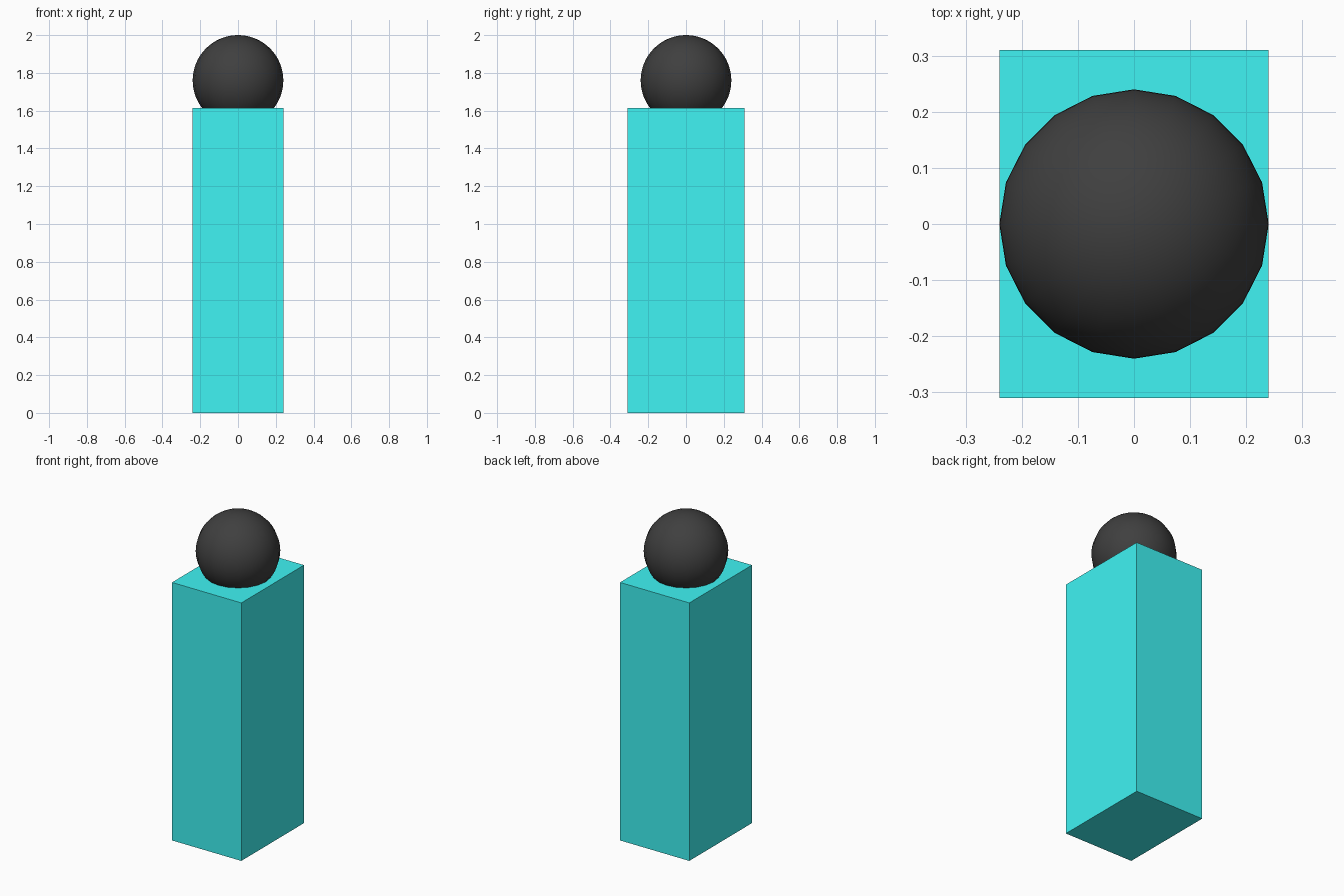
import bpy

if "Cube" in bpy.data.objects:
    bpy.data.objects.remove(bpy.data.objects["Cube"])


def paint(obj, name, rgb):
    mat = bpy.data.materials.new(name)
    mat.diffuse_color = (*rgb, 1.0)
    mat.use_nodes = True
    mat.node_tree.nodes["Principled BSDF"].inputs["Base Color"].default_value = mat.diffuse_color
    obj.data.materials.append(mat)


# Rectangular body standing on the ground
BODY_H = 1.615
bpy.ops.mesh.primitive_cube_add(size=1, location=(0, 0, BODY_H / 2))
body = bpy.context.object
body.name = "body"
body.scale = (0.48, 0.62, BODY_H)
bpy.ops.object.transform_apply(location=False, rotation=False, scale=True)
paint(body, "cyan", (0.05, 0.9, 0.9))

# Ball head, partly sunk into the top of the body
HEAD_R = 0.24
bpy.ops.mesh.primitive_uv_sphere_add(segments=20, ring_count=32, radius=HEAD_R,
                                     location=(0, 0, 2 - HEAD_R))
head = bpy.context.object
head.name = "head"
bpy.ops.object.shade_smooth()
paint(head, "black", (0.05, 0.05, 0.05))
